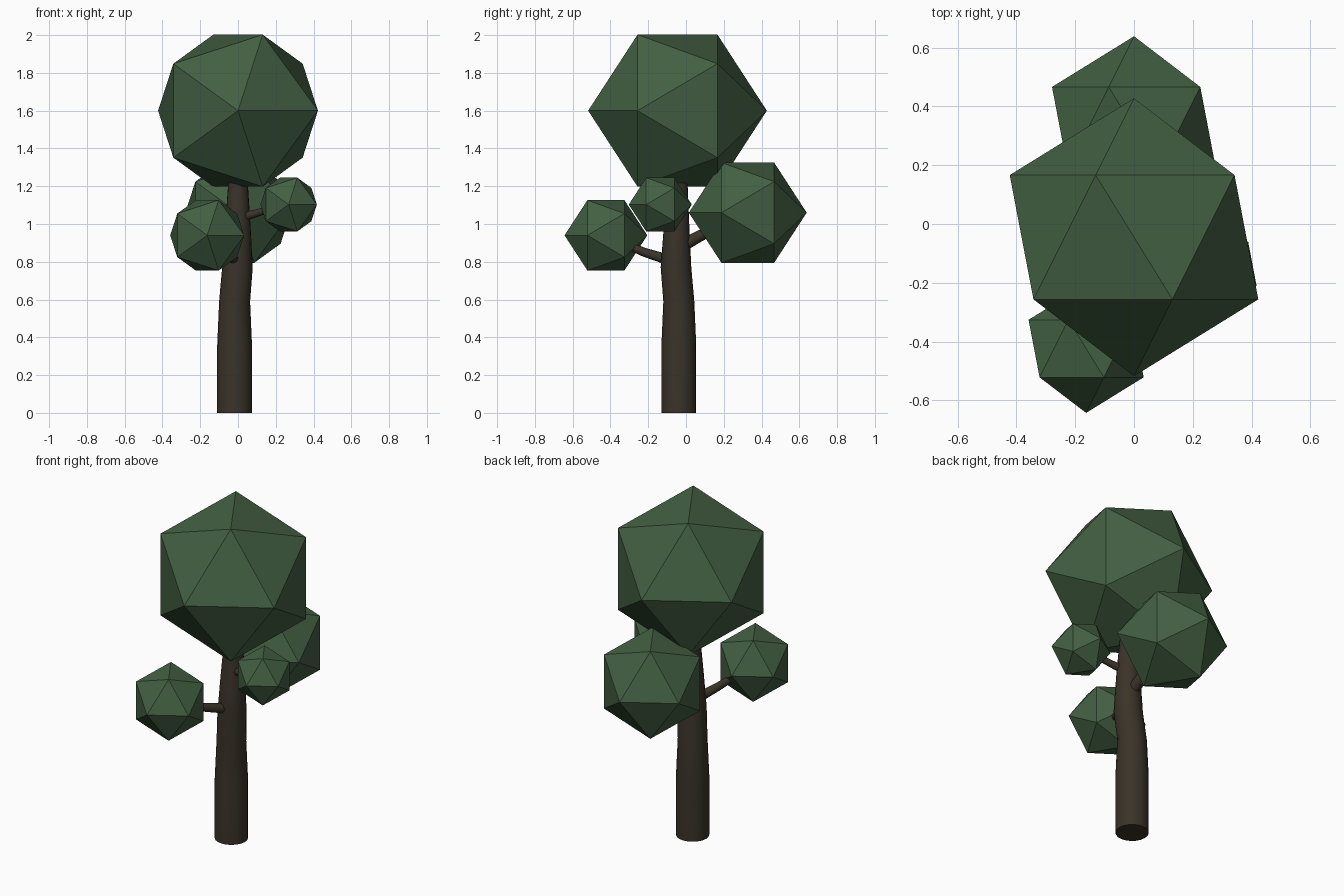
import bpy, bmesh, math
from mathutils import Vector

if "Cube" in bpy.data.objects:
    bpy.data.objects.remove(bpy.data.objects["Cube"])


def material(name, rgb):
    m = bpy.data.materials.new(name)
    m.diffuse_color = (*rgb, 1)
    m.use_nodes = True
    m.node_tree.nodes["Principled BSDF"].inputs["Base Color"].default_value = m.diffuse_color
    return m


LEAF = material("leaf_green", (0.055, 0.115, 0.055))
BARK = material("bark_brown", (0.042, 0.033, 0.022))


def foliage(name, centre, radius):
    # Faceted icosahedron with one vertex pointing to the front
    bpy.ops.mesh.primitive_ico_sphere_add(subdivisions=1, radius=radius, location=centre,
                                          rotation=(math.pi / 2, 0, 0))
    ob = bpy.context.object
    ob.name = name
    ob.data.materials.append(LEAF)


def limb(name, points, sides, level=False):
    # Tapered tube through (x, y, z, radius) points; level keeps rings horizontal
    bm = bmesh.new()
    path = [Vector(p[:3]) for p in points]
    rings = []
    for i, p in enumerate(points):
        tangent = path[min(i + 1, len(path) - 1)] - path[max(i - 1, 0)]
        if level:
            tangent = Vector((0, 0, 1))
        tangent.normalize()
        u = tangent.cross(Vector((0, 1, 0) if level else (0, 0, 1))).normalized()
        v = tangent.cross(u)
        angles = [2 * math.pi * k / sides for k in range(sides)]
        rings.append([bm.verts.new(path[i] + p[3] * (u * math.cos(a) + v * math.sin(a)))
                      for a in angles])
    for a, b in zip(rings, rings[1:]):
        for k in range(sides):
            n = (k + 1) % sides
            bm.faces.new((a[k], a[n], b[n], b[k]))
    bm.faces.new(rings[0])
    bm.faces.new(rings[-1])
    bmesh.ops.recalc_face_normals(bm, faces=bm.faces)
    mesh = bpy.data.meshes.new(name)
    bm.to_mesh(mesh)
    bm.free()
    mesh.materials.append(BARK)
    ob = bpy.data.objects.new(name, mesh)
    bpy.context.collection.objects.link(ob)
    bpy.ops.object.select_all(action='DESELECT')
    ob.select_set(True)
    bpy.context.view_layer.objects.active = ob
    bpy.ops.object.shade_smooth_by_angle(angle=math.radians(40))


# Foliage clumps
foliage("crown", (0, -0.045, 1.6), 0.473)
foliage("back_foliage", (0, 0.327, 1.06), 0.312)
foliage("front_left_foliage", (-0.163, -0.424, 0.94), 0.219)
foliage("right_foliage", (0.268, -0.136, 1.103), 0.167)

# Trunk with a slight bend
limb("trunk", [(-0.018, -0.038, 0, 0.092), (-0.018, -0.038, 0.36, 0.092),
               (-0.018, -0.038, 0.59, 0.082), (-0.003, -0.053, 0.77, 0.081),
               (-0.001, -0.050, 0.98, 0.068), (0, -0.044, 1.2, 0.053),
               (0, -0.044, 1.3, 0.047)], 20, level=True)

# Branches carrying the side clumps
limb("front_left_branch", [(0, -0.06, 0.80, 0.03), (-0.07, -0.22, 0.85, 0.024),
                           (-0.14, -0.36, 0.91, 0.018)], 10)
limb("right_branch", [(0, -0.06, 1.03, 0.026), (0.09, -0.085, 1.055, 0.021),
                      (0.22, -0.12, 1.095, 0.016)], 10)
limb("back_branch", [(0, -0.03, 0.88, 0.036), (0, 0.07, 0.935, 0.032),
                     (0, 0.22, 1.01, 0.024)], 10)
